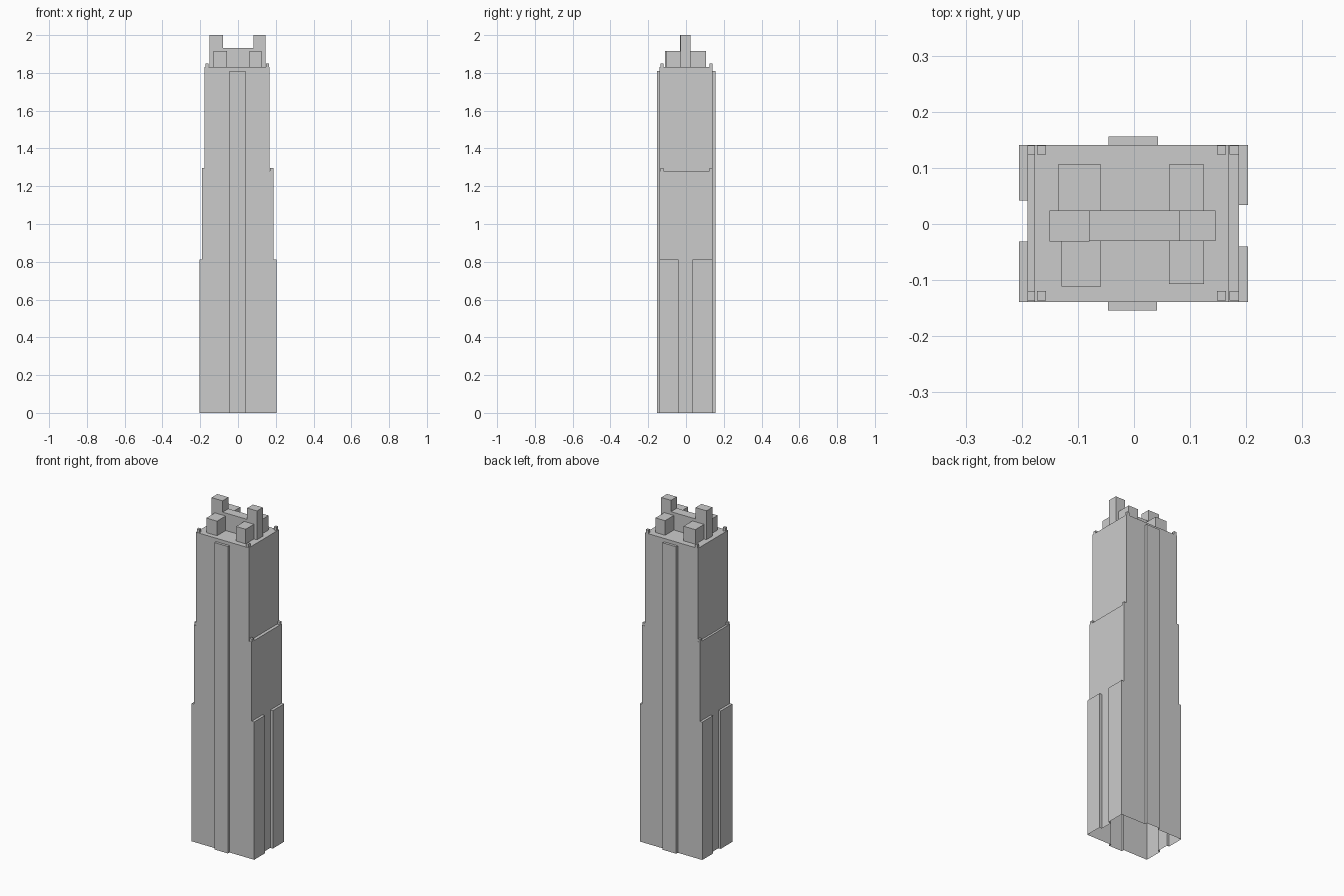
import bpy, bmesh

if "Cube" in bpy.data.objects:
    bpy.data.objects.remove(bpy.data.objects["Cube"])


def box(name, x0, x1, y0, y1, z0, z1, open_bottom=False):
    """Axis-aligned box from its limits, optionally without a bottom face."""
    bm = bmesh.new()
    bmesh.ops.create_cube(bm, size=1)
    for v in bm.verts:
        v.co = (x1 if v.co.x > 0 else x0,
                y1 if v.co.y > 0 else y0,
                z1 if v.co.z > 0 else z0)
    bm.normal_update()
    if open_bottom:
        low = [f for f in bm.faces if f.normal.z < -0.9]
        bmesh.ops.delete(bm, geom=low, context='FACES_ONLY')
    me = bpy.data.meshes.new(name)
    bm.to_mesh(me)
    bm.free()
    ob = bpy.data.objects.new(name, me)
    bpy.context.collection.objects.link(ob)
    return ob


FRONT, BACK = -0.139, 0.141
MID_TOP, ROOF = 1.28, 1.83

# Stepped tower body: middle tier, upper tier, side slabs and central pilasters
body = box("tower_body", -0.19, 0.187, FRONT, BACK, 0, MID_TOP)
parts = [
    box("upper_tier", -0.177, 0.168, FRONT, BACK, 1.0, ROOF),
    box("slab_left_front", -0.205, -0.15, FRONT, -0.031, 0, 0.813),
    box("slab_left_back", -0.205, -0.15, 0.042, BACK, 0, 0.813),
    box("slab_right_front", 0.15, 0.203, FRONT, -0.04, 0, 0.813),
    box("slab_right_back", 0.15, 0.203, 0.034, BACK, 0, 0.813),
    box("pilaster_front", -0.046, 0.041, -0.154, -0.1, 0, 1.81),
    box("pilaster_back", -0.045, 0.043, 0.1, 0.156, 0, 1.81),
]
bpy.context.view_layer.objects.active = body
for part in parts:
    mod = body.modifiers.new("union", 'BOOLEAN')
    mod.operation = 'UNION'
    mod.solver = 'EXACT'
    mod.object = part
    bpy.ops.object.modifier_apply(modifier=mod.name)
    bpy.data.objects.remove(part, do_unlink=True)

# The shell is open underneath
bm = bmesh.new()
bm.from_mesh(body.data)
bmesh.ops.dissolve_limit(bm, angle_limit=0.01, verts=bm.verts, edges=bm.edges)
low = [f for f in bm.faces if all(v.co.z < 0.001 for v in f.verts)]
bmesh.ops.delete(bm, geom=low, context='FACES')
bm.to_mesh(body.data)
bm.free()

# Small corner posts on the middle ledge and on the roof
for label, xs, z, h in (("ledge", ((-0.19, -0.175), (0.170, 0.187)), MID_TOP, 0.016),
                        ("roof", ((-0.173, -0.157), (0.148, 0.164)), ROOF, 0.02)):
    for x0, x1 in xs:
        for y0, y1 in ((-0.136, -0.119), (0.124, 0.140)):
            box(label + "_corner_post", x0, x1, y0, y1, z, z + h, True)

# Rooftop spine with a tall post at each end
box("roof_spine", -0.08, 0.081, -0.03, 0.024, ROOF, 1.933, True)
box("roof_post_left", -0.151, -0.079, -0.031, 0.024, ROOF, 2.0, True)
box("roof_post_right", 0.081, 0.145, -0.03, 0.024, ROOF, 2.0, True)

# Plant-room blocks on both sides of the spine
box("plant_block_left_front", -0.129, -0.059, -0.111, -0.03, ROOF, 1.916, True)
box("plant_block_left_back", -0.135, -0.059, 0.024, 0.106, ROOF, 1.916, True)
box("plant_block_right_front", 0.062, 0.125, -0.107, -0.03, ROOF, 1.916, True)
box("plant_block_right_back", 0.062, 0.125, 0.024, 0.106, ROOF, 1.916, True)
